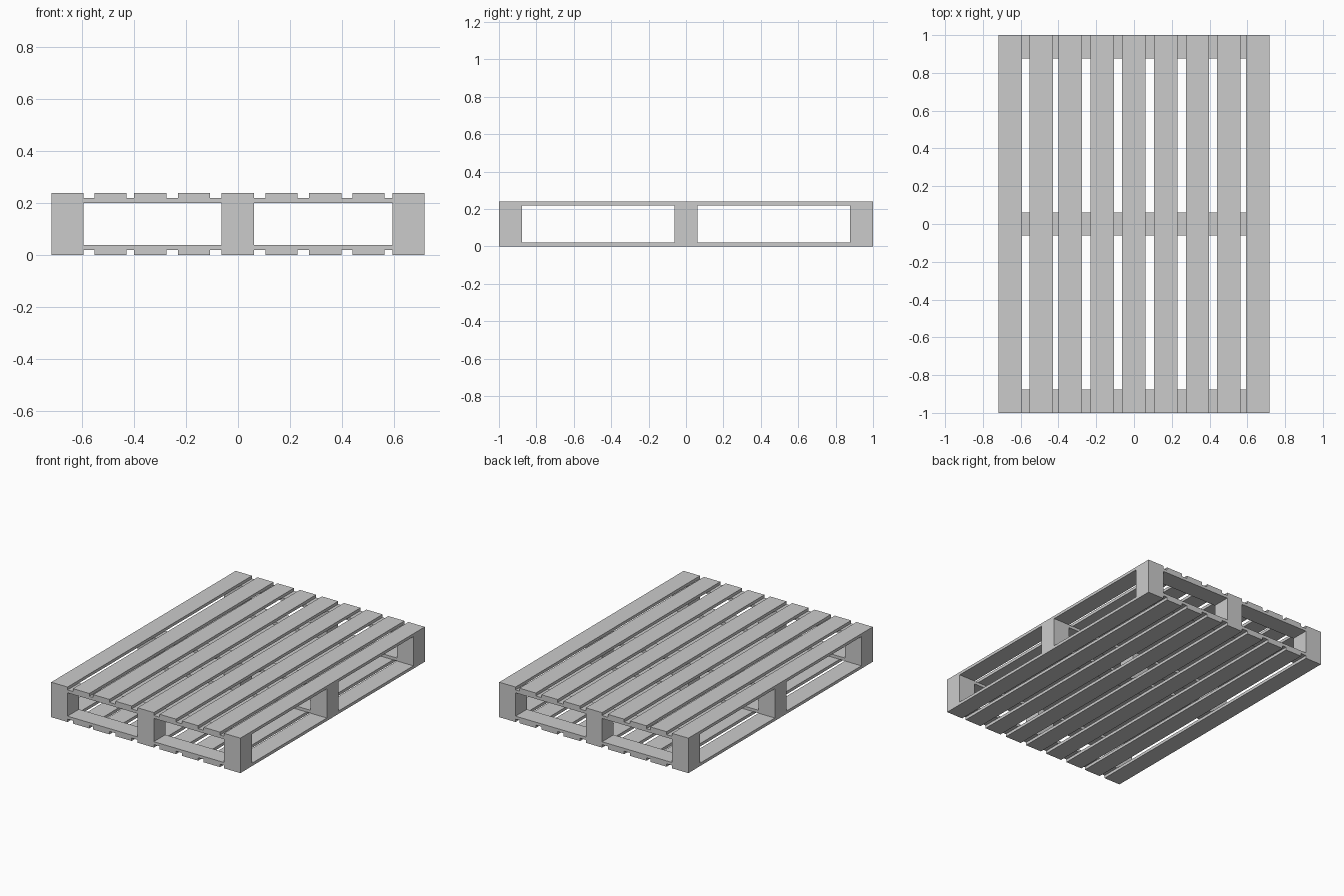
import bpy

if "Cube" in bpy.data.objects:
    bpy.data.objects.remove(bpy.data.objects["Cube"])

W = 0.124          # board and block width
T = 0.02           # board thickness
H = 0.24           # overall height
SLATS = [-0.656, -0.491, -0.338, -0.169, -0.001, 0.167, 0.336, 0.502, 0.656]
COLS = [-0.656, -0.001, 0.656]
ROWS = [-1 + W / 2, 0, 1 - W / 2]


def box(name, lo, hi):
    """Axis-aligned box between two corners."""
    bpy.ops.mesh.primitive_cube_add(size=1, location=[(a + b) / 2 for a, b in zip(lo, hi)])
    ob = bpy.context.object
    ob.name = name
    ob.scale = [b - a for a, b in zip(lo, hi)]
    bpy.ops.object.transform_apply(location=False, rotation=False, scale=True)
    return ob


# Long deck slats, top and bottom
for level, z in (("bottom", 0), ("top", H - T)):
    for x in SLATS:
        box(f"{level}_slat", (x - W / 2, -1, z), (x + W / 2, 1, z + T))

for y in ROWS:
    # Spacer blocks between the decks
    for x in COLS:
        box("block", (x - W / 2, y - W / 2, T), (x + W / 2, y + W / 2, H - T))
    # Cross boards spanning between neighbouring blocks
    for a, b in zip(COLS, COLS[1:]):
        for level, z in (("lower", T), ("upper", H - 2 * T)):
            box(f"{level}_cross_board", (a + W / 2, y - W / 2, z), (b - W / 2, y + W / 2, z + T))
